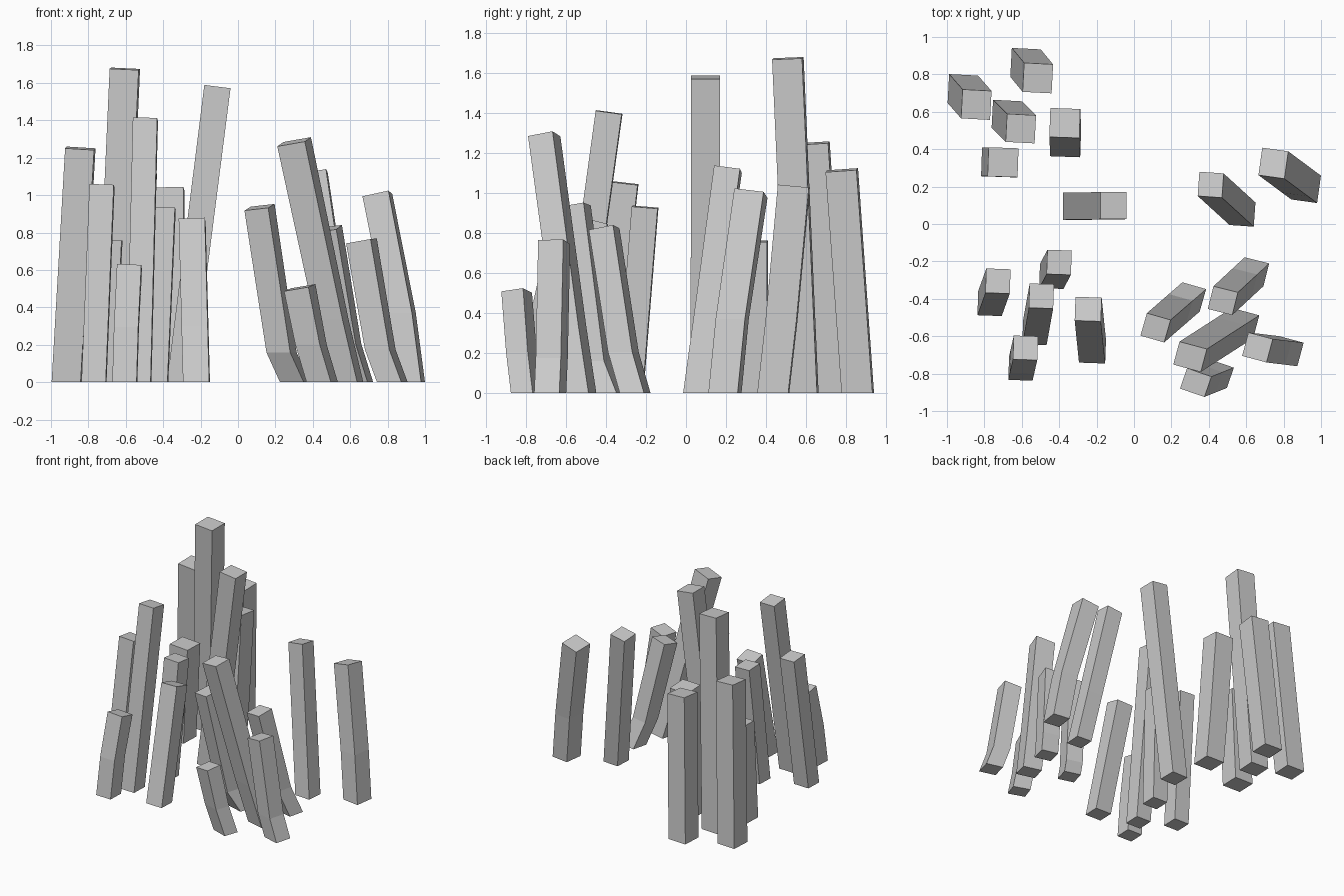
import bpy, bmesh
from math import sin, cos, radians

# Each post: base centre, top centre, (height fraction, travel fraction) of the bend,
# width, depth, yaw in degrees
back_left = [
    ((-.915, .72), (-.843, .638, 1.25), (.3, .3), .155, .155, -3),
    ((-.58, .86), (-.514, .78, 1.115), (.3, .3), .155, .155, -3),
    ((-.68, .585), (-.605, .51, 1.675), (.3, .3), .155, .15, -3),
    ((-.365, .437), (-.37, .54, 1.035), (.35, .4), .16, .155, -2),
    ((-.735, .33), (-.70, .33, .76), (.35, .35), .16, .155, -2),
    ((-.31, .095), (-.11, .098, 1.58), (.35, .35), .14, .145, 0),
]
front_left = [
    ((-.77, -.425), (-.727, -.305, 1.05), (.35, .35), .13, .13, -2),
    ((-.44, -.28), (-.40, -.205, .93), (.35, .35), .13, .13, -2),
    ((-.53, -.58), (-.495, -.385, 1.405), (.35, .35), .13, .13, -2),
    ((-.222, -.68), (-.245, -.455, .86), (.35, .35), .14, .127, -2),
    ((-.605, -.772), (-.58, -.662, .615), (.48, .35), .13, .127, -2),
]
right = [
    ((.58, .055), (.41, .21, 1.12), (.35, .35), .13, .13, -4),
    ((.92, .195), (.745, .325, 1.0), (.37, .28), .14, .148, -8),
    ((.305, -.39), (.115, -.555, .935), (.17, .38), .132, .125, -16),
    ((.642, -.255), (.475, -.41, .82), (.25, .38), .135, .125, -14),
    ((.58, -.53), (.30, -.71, 1.285), (.26, .28), .152, .127, -15),
    ((.45, -.80), (.33, -.848, .505), (.4, .5), .138, .115, -19),
    ((.825, -.68), (.66, -.66, .755), (.23, .39), .135, .13, -15),
]


def bent_post(name, base, top, bend, w, d, yaw):
    h = top[2]
    run = (top[0] - base[0], top[1] - base[1])
    zf, tf = bend
    # lean of the upper part, used to tilt the top face square to the post
    lean = [r * (1 - tf) / (h * (1 - zf)) for r in run]
    rings = [(0, 0, 0), (zf, tf, 0), (1, 1, 1)]
    c, s = cos(radians(yaw)), sin(radians(yaw))
    bm = bmesh.new()
    loops = []
    for fz, ft, tilt in rings:
        loop = []
        for sx, sy in ((-1, -1), (1, -1), (1, 1), (-1, 1)):
            u, v = sx * w / 2, sy * d / 2
            ox, oy = u * c - v * s, u * s + v * c
            oz = -tilt * (ox * lean[0] + oy * lean[1])
            loop.append(bm.verts.new((base[0] + run[0] * ft + ox,
                                      base[1] + run[1] * ft + oy,
                                      h * fz + oz)))
        loops.append(loop)
    for lo, hi in zip(loops, loops[1:]):
        for i in range(4):
            j = (i + 1) % 4
            bm.faces.new((lo[i], lo[j], hi[j], hi[i]))
    bm.faces.new(loops[0][::-1])
    bm.faces.new(loops[-1])
    mesh = bpy.data.meshes.new(name)
    bm.to_mesh(mesh)
    bm.free()
    bpy.context.collection.objects.link(bpy.data.objects.new(name, mesh))


# Three clumps of leaning posts
for clump, posts in (("back_left_post", back_left),
                     ("front_left_post", front_left),
                     ("right_post", right)):
    for i, p in enumerate(posts, 1):
        bent_post(f"{clump}_{i}", *p)
